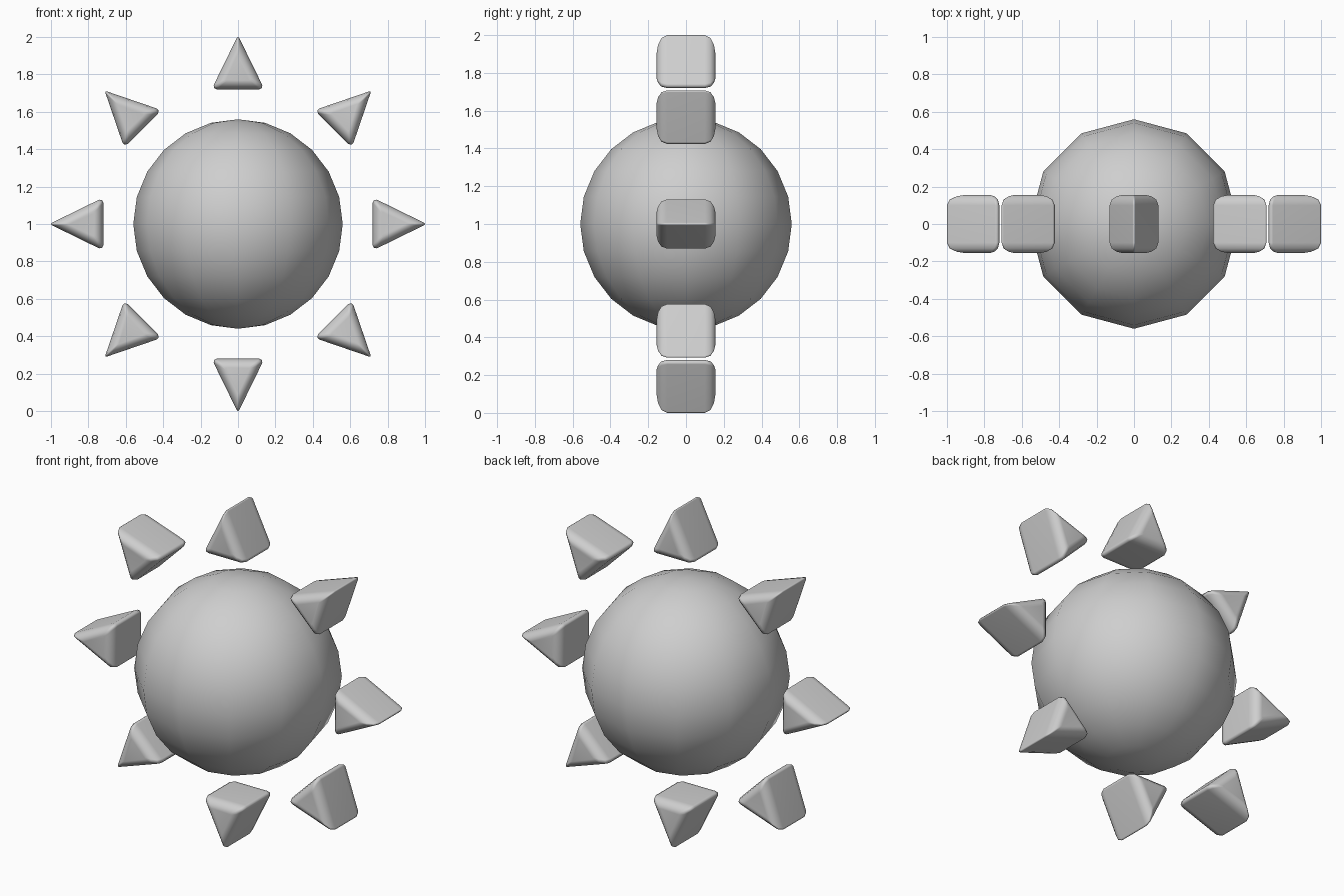
import bpy, bmesh, math
from mathutils import Matrix, Vector

if "Cube" in bpy.data.objects:
    bpy.data.objects.remove(bpy.data.objects["Cube"], do_unlink=True)

CENTRE = Vector((0, 0, 1))
COLOUR = (0.62, 0.62, 0.62, 1)

grey = bpy.data.materials.new("plain grey")
grey.use_nodes = True
grey.diffuse_color = COLOUR
grey.node_tree.nodes["Principled BSDF"].inputs["Base Color"].default_value = COLOUR


def finish(name, bm):
    """Turn a bmesh into a smooth grey object at the sun's centre."""
    bmesh.ops.recalc_face_normals(bm, faces=bm.faces)
    for face in bm.faces:
        face.smooth = True
    mesh = bpy.data.meshes.new(name)
    bm.to_mesh(mesh)
    bm.free()
    mesh.materials.append(grey)
    obj = bpy.data.objects.new(name, mesh)
    obj.location = CENTRE
    bpy.context.collection.objects.link(obj)
    return obj


# Sun ball, coarse around its vertical axis
bm = bmesh.new()
bmesh.ops.create_uvsphere(bm, u_segments=12, v_segments=12, radius=0.56)
finish("sun_ball", bm)

# Ray: rounded triangle (width, distance from centre) lofted front to back
half = [(0.007, 0.994), (0.13, 0.743), (0.128, 0.727), (0.115, 0.72)]
profile = [(0, 1.0)] + half + [(-x, r) for x, r in reversed(half)]
MIDDLE = 0.815
front = [(-0.155, 0.5), (-0.148, 0.72), (-0.13, 0.92), (-0.10, 1.0)]
sections = front + [(-y, s) for y, s in reversed(front)]


def make_ray(name, angle):
    bm = bmesh.new()
    rings = [[bm.verts.new((x * s, y, MIDDLE + (r - MIDDLE) * s)) for x, r in profile]
             for y, s in sections]
    n = len(profile)
    for a, b in zip(rings, rings[1:]):
        for i in range(n):
            j = (i + 1) % n
            bm.faces.new((a[i], a[j], b[j], b[i]))
    bm.faces.new(rings[0])
    bm.faces.new(rings[-1])
    bm.transform(Matrix.Rotation(angle, 4, 'Y'))
    obj = finish(name, bm)
    # Keep the large faces flat and the rounded edges soft
    obj.modifiers.new("soft edges", 'WEIGHTED_NORMAL')


# Eight rays in an upright ring
for k in range(8):
    make_ray(f"ray_{k + 1}", k * math.pi / 4)
